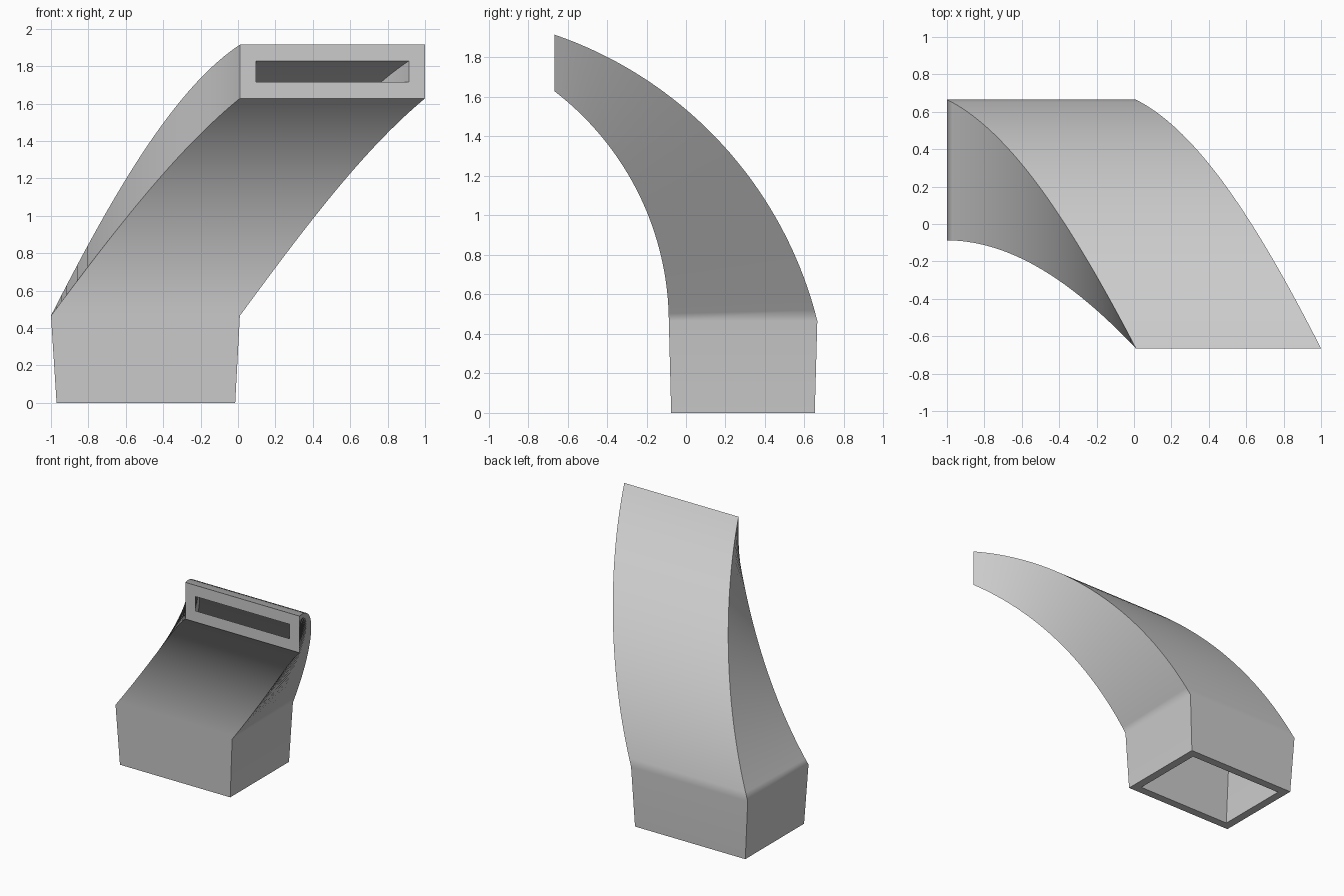
import bpy, bmesh
from math import radians, sin, cos
from mathutils import Vector

cube = bpy.data.objects.get("Cube")
if cube:
    bpy.data.objects.remove(cube, do_unlink=True)

STEPS = 36
SHOULDER = 0.466

grey = bpy.data.materials.new("light_grey")
grey.use_nodes = True
colour = (0.6, 0.6, 0.6, 1)
grey.diffuse_color = colour
grey.node_tree.nodes["Principled BSDF"].inputs["Base Color"].default_value = colour


def arc(start, end, turn, t):
    """Point at fraction t of a circular arc bulging back and up."""
    a, b = Vector(start), Vector(end)
    chord = b - a
    half = radians(turn) / 2
    radius = chord.length / (2 * sin(half))
    along = chord.normalized()
    out = Vector((along.y, -along.x))
    centre = (a + b) / 2 - out * radius * cos(half)
    angle = (2 * t - 1) * half
    return centre + radius * (out * cos(angle) + along * sin(angle))


def section(x0, x1, front, back, wall):
    """Four corners of a cross-section, inset by the wall thickness."""
    inset = (back - front).normalized() * wall
    f, b = front + inset, back - inset
    return [(x0 + wall, *f), (x1 - wall, *f), (x1 - wall, *b), (x0 + wall, *b)]


def tube(wall_base, wall_mouth):
    """Cross-sections from the foot, through the shoulder, to the mouth."""
    rings = [section(-0.97, -0.015, Vector((-0.075, 0)), Vector((0.652, 0)), wall_base)]
    for i in range(STEPS + 1):
        t = i / STEPS
        front = arc((-0.087, SHOULDER), (-0.665, 1.628), 52, t)
        back = arc((0.665, SHOULDER), (-0.665, 1.915), 57, t)
        wall = wall_base + (wall_mouth - wall_base) * t
        rings.append(section(-1 + 1.01 * t, 0.01 + 0.99 * t, front, back, wall))
    return rings


bm = bmesh.new()
outer, inner = [[[bm.verts.new(p) for p in ring] for ring in tube(*walls)]
                for walls in ((0, 0), (0.065, 0.087))]

# Outer skin and inner passage
for shell in (outer, inner):
    for low, high in zip(shell, shell[1:]):
        for k in range(4):
            n = (k + 1) % 4
            bm.faces.new((low[k], low[n], high[n], high[k]))
            bm.edges.get((low[k], high[k])).smooth = False

# Rims joining the two shells at the foot and the mouth
for end in (0, -1):
    o, i = outer[end], inner[end]
    for k in range(4):
        n = (k + 1) % 4
        rim = bm.faces.new((o[k], o[n], i[n], i[k]))
        for edge in rim.edges:
            edge.smooth = False

bmesh.ops.recalc_face_normals(bm, faces=bm.faces)
for face in bm.faces:
    face.smooth = True
mesh = bpy.data.meshes.new("curved_duct")
bm.to_mesh(mesh)
bm.free()
mesh.materials.append(grey)
duct = bpy.data.objects.new("curved_duct", mesh)
bpy.context.collection.objects.link(duct)

# Keep the large foot panels flat next to the smooth bend
weighted = duct.modifiers.new("panel_normals", 'WEIGHTED_NORMAL')
weighted.keep_sharp = True
